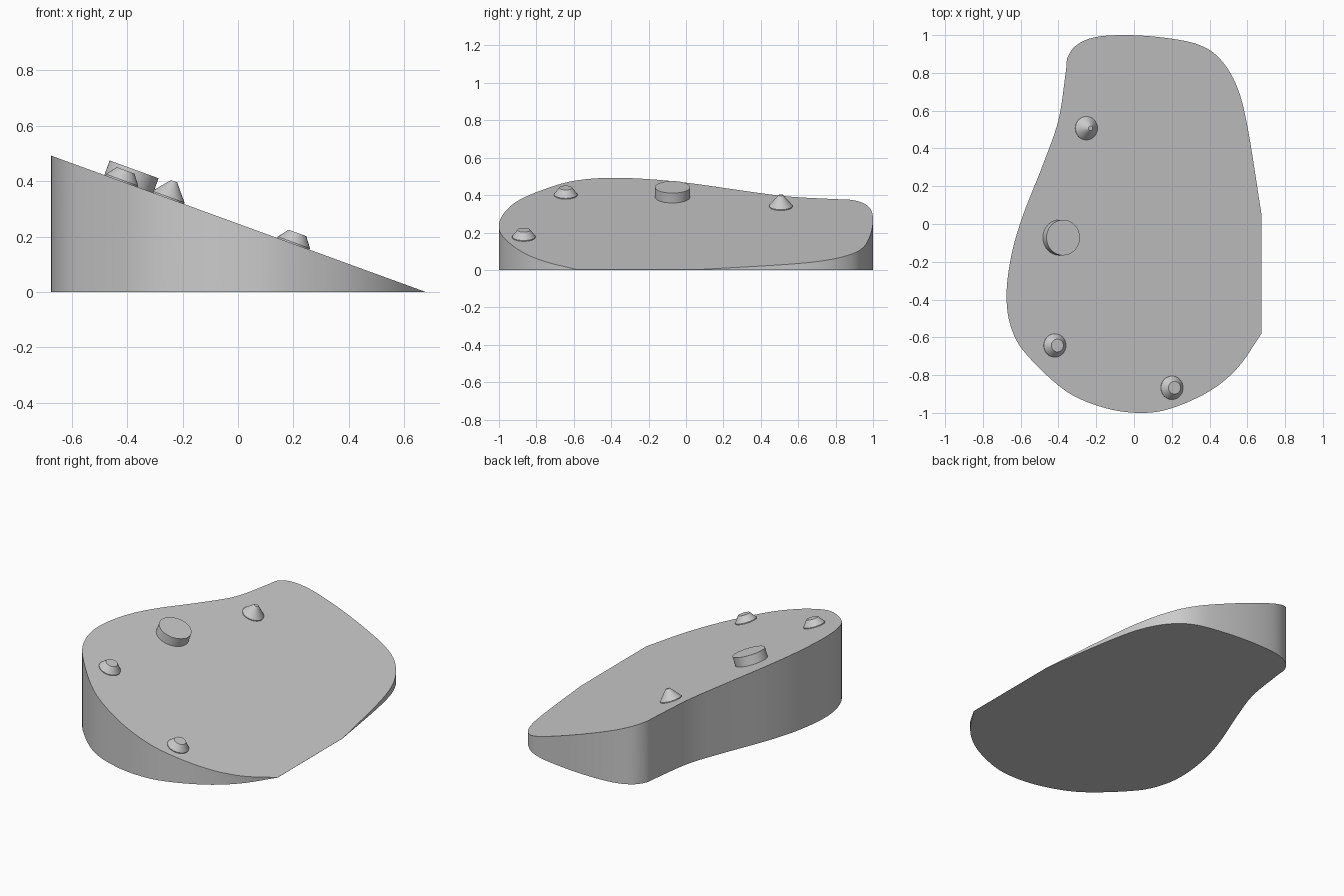
import bpy, bmesh, math
from mathutils import Vector, Matrix

cube = bpy.data.objects.get("Cube")
if cube:
    bpy.data.objects.remove(cube, do_unlink=True)

TILT = math.radians(20)
EDGE_X = 0.675


def surface_z(x):
    return math.tan(TILT) * (EDGE_X - x) + 0.001


grey = bpy.data.materials.new("plain grey")
grey.use_nodes = True
colour = (0.6, 0.6, 0.6, 1)
grey.diffuse_color = colour
grey.node_tree.nodes["Principled BSDF"].inputs["Base Color"].default_value = colour


def finish(bm, name):
    bmesh.ops.recalc_face_normals(bm, faces=bm.faces[:])
    mesh = bpy.data.meshes.new(name)
    bm.to_mesh(mesh)
    bm.free()
    obj = bpy.data.objects.new(name, mesh)
    bpy.context.collection.objects.link(obj)
    mesh.materials.append(grey)
    bpy.ops.object.select_all(action="DESELECT")
    obj.select_set(True)
    bpy.context.view_layer.objects.active = obj
    bpy.ops.object.shade_smooth_by_angle(angle=math.radians(25))
    return obj


def smooth_path(points, steps=6):
    """Open Catmull-Rom path through the points."""
    pts = [Vector(p) for p in points]
    pts = [2 * pts[0] - pts[1]] + pts + [2 * pts[-1] - pts[-2]]
    path = []
    for a, b, c, d in zip(pts, pts[1:], pts[2:], pts[3:]):
        for i in range(steps):
            t = i / steps
            path.append(0.5 * (2 * b + (c - a) * t + (2 * a - 5 * b + 4 * c - d) * t ** 2
                               + (3 * b - a - 3 * c + d) * t ** 3))
    return path + [pts[-2]]


# Wedge body: rounded outline, straight thin edge on its left, sloping top
outline = smooth_path([
    (EDGE_X, 0.05), (0.6, 0.52), (0.54, 0.74), (0.45, 0.88), (0.34, 0.95),
    (0.17, 0.985), (-0.03, 1), (-0.2, 0.99), (-0.3, 0.95), (-0.35, 0.885),
    (-0.362, 0.8), (-0.4, 0.55), (-0.48, 0.32), (-0.59, 0.04), (-0.65, -0.17),
    (-0.675, -0.38), (-0.65, -0.55), (-0.57, -0.69), (-0.36, -0.885),
    (-0.15, -0.975), (0.04, -1), (0.2, -0.975), (0.4, -0.885), (0.55, -0.76),
    (EDGE_X, -0.58)])
bm = bmesh.new()
bottom = [bm.verts.new((p.x, p.y, 0)) for p in outline]
top = [bm.verts.new((p.x, p.y, surface_z(p.x))) for p in outline]
bm.faces.new(bottom)
bm.faces.new(top)
for i in range(len(outline)):
    j = (i + 1) % len(outline)
    bm.faces.new((bottom[i], bottom[j], top[j], top[i]))
finish(bm, "wedge_body")


# Turned knobs standing square to the slope
def knob(name, x, y, profile, sides=48):
    bm = bmesh.new()
    rings = [[bm.verts.new((r * math.cos(2 * math.pi * k / sides),
                            r * math.sin(2 * math.pi * k / sides), h))
              for k in range(sides)] for r, h in profile]
    for low, high in zip(rings, rings[1:]):
        for k in range(sides):
            n = (k + 1) % sides
            bm.faces.new((low[k], low[n], high[n], high[k]))
    bm.faces.new(rings[0])
    bm.faces.new(rings[-1])
    obj = finish(bm, name)
    obj.matrix_world = (Matrix.Translation((x, y, surface_z(x)))
                        @ Matrix.Rotation(TILT, 4, "Y"))


peg = [(0.062, 0), (0.062, 0.005), (0.034, 0.042)]
knob("round_button", -0.394, -0.072, [(0.094, 0), (0.094, 0.056)])
knob("pointed_peg", -0.253, 0.507, [(0.062, 0), (0.062, 0.005), (0.012, 0.065)])
knob("side_peg", -0.42, -0.643, peg)
knob("front_peg", 0.2, -0.867, peg)
